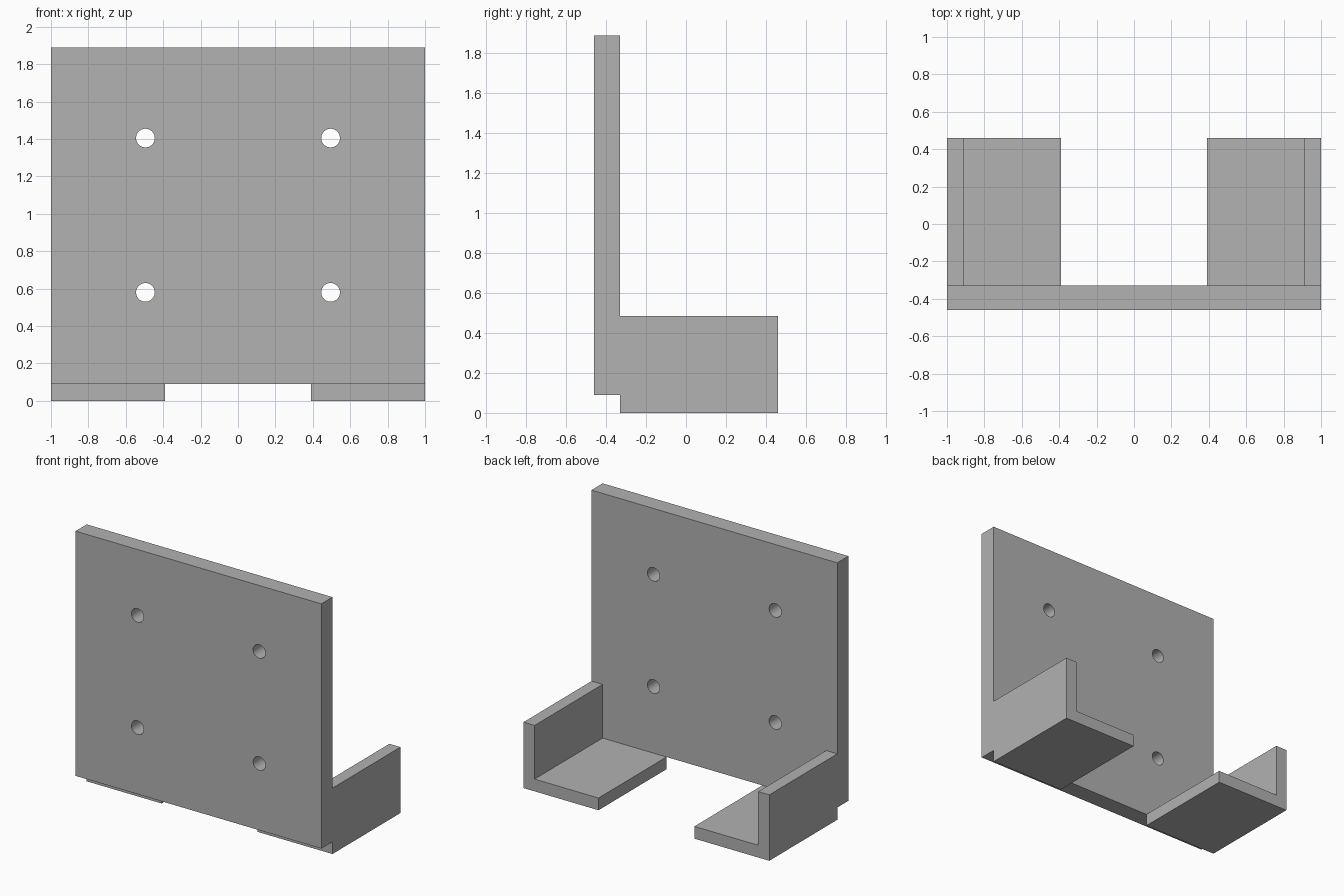
import bpy
import bmesh
from math import radians
from mathutils import Vector

cube = bpy.data.objects.get("Cube")
if cube:
    bpy.data.objects.remove(cube, do_unlink=True)

# Overall dimensions
HALF_W, TOP = 1.0, 1.89
FRONT, PLATE_BACK, BACK = -0.46, -0.33, 0.46
THICK = 0.09
ARM_INNER, ARM_TOP = 0.39, 0.485
HOLE_X, HOLE_Z, HOLE_R = 0.495, (0.58, 1.405), 0.05

grey = bpy.data.materials.new("plain_grey")
grey.use_nodes = True
colour = (0.445, 0.445, 0.445, 1)
grey.diffuse_color = colour
grey.node_tree.nodes["Principled BSDF"].inputs["Base Color"].default_value = colour


def extrude_profile(name, points, y0, y1):
    """Extrude an x-z outline from y0 to y1."""
    bm = bmesh.new()
    face = bm.faces.new([bm.verts.new((x, y0, z)) for x, z in points])
    result = bmesh.ops.extrude_face_region(bm, geom=[face])
    moved = [v for v in result["geom"] if isinstance(v, bmesh.types.BMVert)]
    bmesh.ops.translate(bm, verts=moved, vec=Vector((0, y1 - y0, 0)))
    bmesh.ops.recalc_face_normals(bm, faces=bm.faces)
    mesh = bpy.data.meshes.new(name)
    bm.to_mesh(mesh)
    bm.free()
    mesh.materials.append(grey)
    obj = bpy.data.objects.new(name, mesh)
    bpy.context.collection.objects.link(obj)
    return obj


def activate(obj):
    bpy.ops.object.select_all(action="DESELECT")
    obj.select_set(True)
    bpy.context.view_layer.objects.active = obj


# Upright mounting plate
plate = extrude_profile(
    "back_plate",
    [(-HALF_W, THICK), (HALF_W, THICK), (HALF_W, TOP), (-HALF_W, TOP)],
    FRONT, PLATE_BACK)

# Four round screw holes
for x in (-HOLE_X, HOLE_X):
    for z in HOLE_Z:
        bpy.ops.mesh.primitive_cylinder_add(
            vertices=48, radius=HOLE_R, depth=1,
            location=(x, FRONT, z), rotation=(radians(90), 0, 0))
        cutter = bpy.context.object
        cutter.name = "hole_cutter"
        cutter.hide_render = True
        cutter.data.materials.append(grey)
        activate(plate)
        cut = plate.modifiers.new("screw_hole", "BOOLEAN")
        cut.operation = "DIFFERENCE"
        cut.solver = "EXACT"
        cut.object = cutter
        bpy.ops.object.modifier_apply(modifier=cut.name)
        bpy.data.objects.remove(cutter, do_unlink=True)

activate(plate)
bpy.ops.object.shade_smooth_by_angle(angle=radians(30))

# L-shaped support arms, each a floor with an outer wall
wall = HALF_W - THICK
arm_profile = [(ARM_INNER, 0), (HALF_W, 0), (HALF_W, ARM_TOP),
               (wall, ARM_TOP), (wall, THICK), (ARM_INNER, THICK)]
for name, side in (("left_arm", 1), ("right_arm", -1)):
    extrude_profile(name, [(side * x, z) for x, z in arm_profile],
                    PLATE_BACK, BACK)
